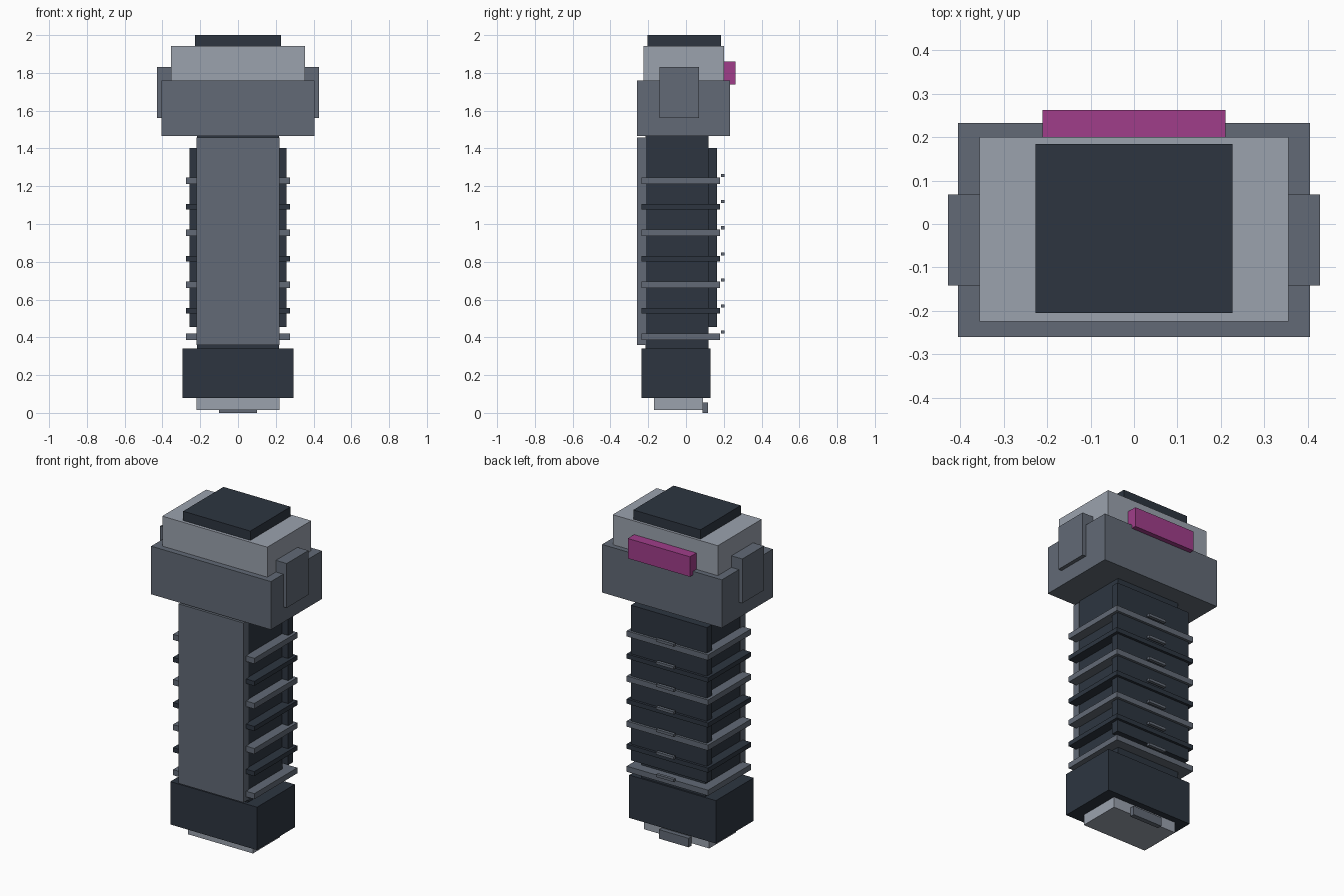
import bpy
import bmesh
from mathutils import Vector

cube = bpy.data.objects.get("Cube")
if cube:
    bpy.data.objects.remove(cube, do_unlink=True)


def material(name, rgb):
    mat = bpy.data.materials.new(name)
    mat.use_nodes = True
    mat.diffuse_color = (*rgb, 1)
    mat.node_tree.nodes["Principled BSDF"].inputs["Base Color"].default_value = (*rgb, 1)
    return mat


dark = material("dark slate", (0.026, 0.036, 0.051))
grey = material("mid grey", (0.122, 0.144, 0.181))
light = material("light grey", (0.328, 0.361, 0.423))
magenta = material("magenta", (0.352, 0.048, 0.254))


def box(name, mat, x, y, z):
    """Box from (low, high) ranges on each axis."""
    bm = bmesh.new()
    bmesh.ops.create_cube(bm, size=1)
    low, high = Vector((x[0], y[0], z[0])), Vector((x[1], y[1], z[1]))
    for v in bm.verts:
        v.co = (low + high) / 2 + v.co * (high - low)
    mesh = bpy.data.meshes.new(name)
    bm.to_mesh(mesh)
    bm.free()
    mesh.materials.append(mat)
    obj = bpy.data.objects.new(name, mesh)
    bpy.context.collection.objects.link(obj)
    return obj


def wide(name, mat, half, y, z):
    """Box centred across the width."""
    return box(name, mat, (-half, half), y, z)


# Foot and base
wide("foot", light, 0.22, (-0.17, 0.09), (0.015, 0.09))
wide("foot_catch", grey, 0.1, (0.088, 0.117), (0, 0.055))
wide("base", dark, 0.293, (-0.235, 0.13), (0.08, 0.342))

# Grip
wide("grip_core", dark, 0.216, (-0.214, 0.12), (0.34, 1.468))
wide("front_plate", grey, 0.22, (-0.26, -0.212), (0.36, 1.457))
wide("back_plate", dark, 0.257, (0.118, 0.165), (0.455, 1.403))

# Alternating grip ribs, each with a small tab behind it
for i in range(7):
    z = 0.403 + i * 0.1378
    half_h = 0.014 if i % 2 else 0.017
    wide(f"rib_{i + 1}", dark if i % 2 else grey, 0.275,
         (-0.235, 0.18), (z - half_h, z + half_h))
    wide(f"rib_tab_{i + 1}", grey, 0.06, (0.185, 0.204), (z + 0.018, z + 0.034))

# Head
wide("collar", grey, 0.405, (-0.26, 0.232), (1.466, 1.76))
wide("head_block", light, 0.355, (-0.224, 0.2), (1.7, 1.943))
wide("top_cap", dark, 0.227, (-0.205, 0.184), (1.93, 2.0))
wide("back_bar", magenta, 0.21, (0.195, 0.262), (1.738, 1.86))
for side, name in ((1, "left_lug"), (-1, "right_lug")):
    box(name, grey, sorted((side * 0.35, side * 0.428)), (-0.141, 0.068), (1.56, 1.831))
